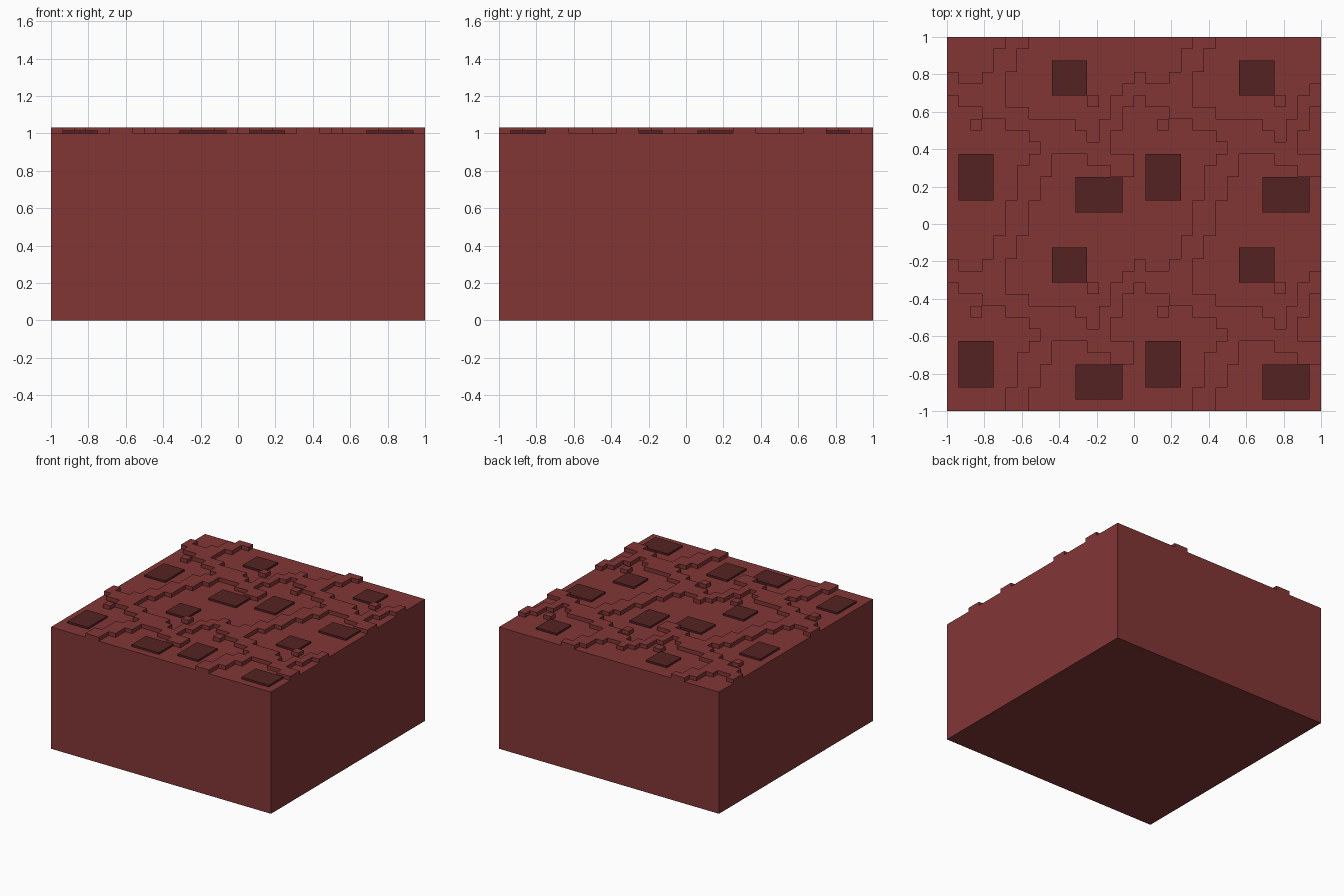
import bpy, bmesh, math
from mathutils import Matrix

if "Cube" in bpy.data.objects:
    bpy.data.objects.remove(bpy.data.objects["Cube"])

CELL = 1 / 16
TOP = 1.0


def material(name, rgb):
    mat = bpy.data.materials.new(name)
    mat.use_nodes = True
    mat.diffuse_color = (*rgb, 1)
    mat.node_tree.nodes["Principled BSDF"].inputs["Base Color"].default_value = (*rgb, 1)
    return mat


def add_object(name, bm, mat):
    bmesh.ops.recalc_face_normals(bm, faces=bm.faces)
    mesh = bpy.data.meshes.new(name)
    bm.to_mesh(mesh)
    bm.free()
    mesh.materials.append(mat)
    obj = bpy.data.objects.new(name, mesh)
    bpy.context.collection.objects.link(obj)
    return obj


def box(name, x0, x1, y0, y1, z0, z1, mat):
    bm = bmesh.new()
    bmesh.ops.create_cube(bm, size=1)
    centre = Matrix.Translation(((x0 + x1) / 2, (y0 + y1) / 2, (z0 + z1) / 2))
    size = Matrix.Diagonal((x1 - x0, y1 - y0, z1 - z0, 1))
    bmesh.ops.transform(bm, matrix=centre @ size, verts=bm.verts)
    return add_object(name, bm, mat)


red = material("brick red", (0.225, 0.036, 0.036))
dark = material("dark red", (0.09, 0.016, 0.016))

# Solid block
box("block", -1, 1, -1, 1, 0, TOP, red)

# One tile of the raised veins, back row first
VEINS = [
    ".....##.........",
    "....##..........",
    "....##..........",
    "#..##...........",
    "#####..........#",
    ".####.......#.##",
    "...####.......#.",
    "..#..######..##.",
    ".......#####.#..",
    "........######..",
    ".......##...####",
    "......###.....##",
    "......##........",
    "......##........",
    ".....##.........",
    ".....##.........",
]

# Raised veins: fill the marked cells of the repeated tile, then extrude
bm = bmesh.new()
corners = {}


def corner(col, row):
    if (col, row) not in corners:
        corners[col, row] = bm.verts.new((col * CELL - 1, 1 - row * CELL, TOP))
    return corners[col, row]


for row in range(32):
    for col in range(32):
        if VEINS[row % 16][col % 16] == "#":
            bm.faces.new([corner(col, row), corner(col, row + 1),
                          corner(col + 1, row + 1), corner(col + 1, row)])
raised = bmesh.ops.extrude_face_region(bm, geom=bm.faces[:])["geom"]
bmesh.ops.translate(bm, vec=(0, 0, 0.032),
                    verts=[v for v in raised if isinstance(v, bmesh.types.BMVert)])
bmesh.ops.recalc_face_normals(bm, faces=bm.faces)
bmesh.ops.dissolve_limit(bm, angle_limit=math.radians(1),
                         verts=bm.verts, edges=bm.edges)
add_object("raised_veins", bm, red)

# Dark plates in each tile: first column, last column, first row, last row
PLATES = [(1, 4, 10, 14), (9, 12, 2, 5), (11, 15, 12, 15)]
for tile_x in (-1, 0):
    for tile_y in (0, 1):
        for c0, c1, r0, r1 in PLATES:
            box("dark_plate", tile_x + c0 * CELL, tile_x + c1 * CELL,
                tile_y - r1 * CELL, tile_y - r0 * CELL, TOP, TOP + 0.015, dark)
# Tiles span the top from front to back
for obj in bpy.context.collection.objects:
    if obj.name.startswith("dark_plate"):
        obj.data.update()
